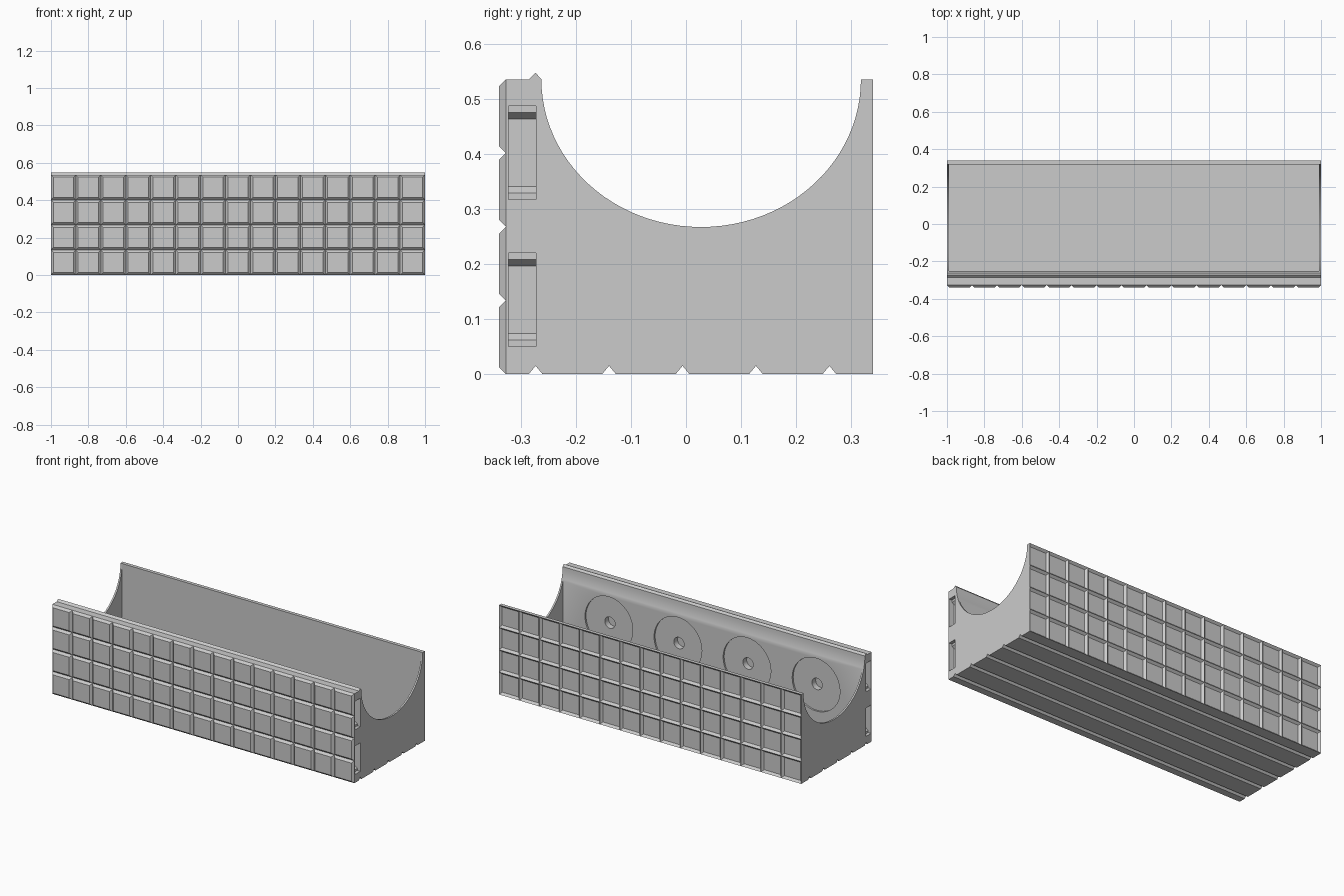
import bpy, bmesh, math
from mathutils import Matrix

if "Cube" in bpy.data.objects:
    bpy.data.objects.remove(bpy.data.objects["Cube"])

HEIGHT, FRONT, BACK = 0.535, -0.327, 0.339
COLS, ROWS, BEVEL = 15, 4, 0.0125

grey = bpy.data.materials.new("light grey")
grey.use_nodes = True
grey.diffuse_color = (0.6, 0.6, 0.6, 1)
grey.node_tree.nodes["Principled BSDF"].inputs["Base Color"].default_value = (0.6, 0.6, 0.6, 1)


def make_object(name, bm):
    bmesh.ops.recalc_face_normals(bm, faces=bm.faces)
    mesh = bpy.data.meshes.new(name)
    bm.to_mesh(mesh)
    bm.free()
    mesh.materials.append(grey)
    obj = bpy.data.objects.new(name, mesh)
    bpy.context.collection.objects.link(obj)
    return obj


def prism(points, shift):
    """Extrude a closed outline of 3D points along a vector."""
    bm = bmesh.new()
    face = bm.faces.new([bm.verts.new(p) for p in points])
    out = bmesh.ops.extrude_face_region(bm, geom=[face])
    moved = [v for v in out["geom"] if isinstance(v, bmesh.types.BMVert)]
    bmesh.ops.translate(bm, verts=moved, vec=shift)
    bmesh.ops.recalc_face_normals(bm, faces=bm.faces)
    return bm


def cylinder(x, z, radius, y0, y1):
    bm = bmesh.new()
    place = Matrix.Translation((x, (y0 + y1) / 2, z)) @ Matrix.Rotation(math.pi / 2, 4, "X")
    bmesh.ops.create_cone(bm, cap_ends=True, segments=48, radius1=radius,
                          radius2=radius, depth=y1 - y0, matrix=place)
    return bm


def cut(target, bm):
    cutter = make_object("cutter", bm)
    cutter.hide_render = True
    mod = target.modifiers.new("cut", "BOOLEAN")
    mod.operation, mod.solver, mod.object = "DIFFERENCE", "EXACT", cutter
    bpy.context.view_layer.objects.active = target
    bpy.ops.object.modifier_apply(modifier=mod.name)
    bpy.data.objects.remove(cutter)


# Cross-section: keyed underside, round scoop and interlocking top ridge
outline = [(FRONT, 0)]
for i in range(5):
    y = -0.273 + i * 2 / COLS
    outline += [(y - BEVEL, 0), (y, 0.015), (y + BEVEL, 0)]
outline += [(BACK, 0), (BACK, HEIGHT)]
for i in range(49):
    a = math.pi * i / 48
    outline.append((0.0275 + 0.29 * math.cos(a), HEIGHT - 0.268 * math.sin(a)))
outline += [(-0.273, 0.547), (-0.2855, HEIGHT), (FRONT, HEIGHT)]
bm = prism([(-1, y, z) for y, z in outline], (2, 0, 0))


# Tile grid: raised tiles on the front, matching sunken tiles on the back
def tile_wall(bm, y, depth):
    def wall():
        return [f for f in bm.faces if all(abs(v.co.y - y) < 1e-4 for v in f.verts)]

    planes = [((-1 + 2 * i / COLS, 0, 0), (1, 0, 0)) for i in range(1, COLS)]
    planes += [((0, 0, HEIGHT * i / ROWS), (0, 0, 1)) for i in range(1, ROWS)]
    for point, normal in planes:
        faces = wall()
        edges = {e for f in faces for e in f.edges}
        verts = {v for f in faces for v in f.verts}
        bmesh.ops.bisect_plane(bm, geom=faces + list(edges) + list(verts),
                               plane_co=point, plane_no=normal, dist=1e-5)
    bmesh.ops.inset_individual(bm, faces=wall(), thickness=BEVEL, depth=depth,
                               use_even_offset=True)


tile_wall(bm, FRONT, BEVEL)
tile_wall(bm, BACK, -BEVEL)
body = make_object("trough_body", bm)

# Hollow interior between the thin end walls
cut(body, prism([(-0.99, -0.25, 0.025), (0.99, -0.25, 0.025),
                 (0.99, 0.318, 0.025), (-0.99, 0.318, 0.025)], (0, 0, 1)))

# Round seats with a centre hole on the inside of the front wall
for i in range(4):
    x = (i - 1.5) * 0.457
    cut(body, cylinder(x, 0.285, 0.158, -0.26, -0.2))
    cut(body, cylinder(x, 0.285, 0.034, -0.295, -0.2))

# Stepped connector slots in both ends
for side in (-1, 1):
    for z in (0.135, 0.402):
        half = [(1.1, 0.085), (0.98, 0.085), (0.98, 0.073), (0.965, 0.061)]
        shape = half + [(x, -h) for x, h in reversed(half)]
        cut(body, prism([(side * x, -0.322, z + h) for x, h in shape], (0, 0.05, 0)))

bpy.ops.object.select_all(action="DESELECT")
body.select_set(True)
bpy.context.view_layer.objects.active = body
bpy.ops.object.shade_smooth_by_angle(angle=math.radians(25))
